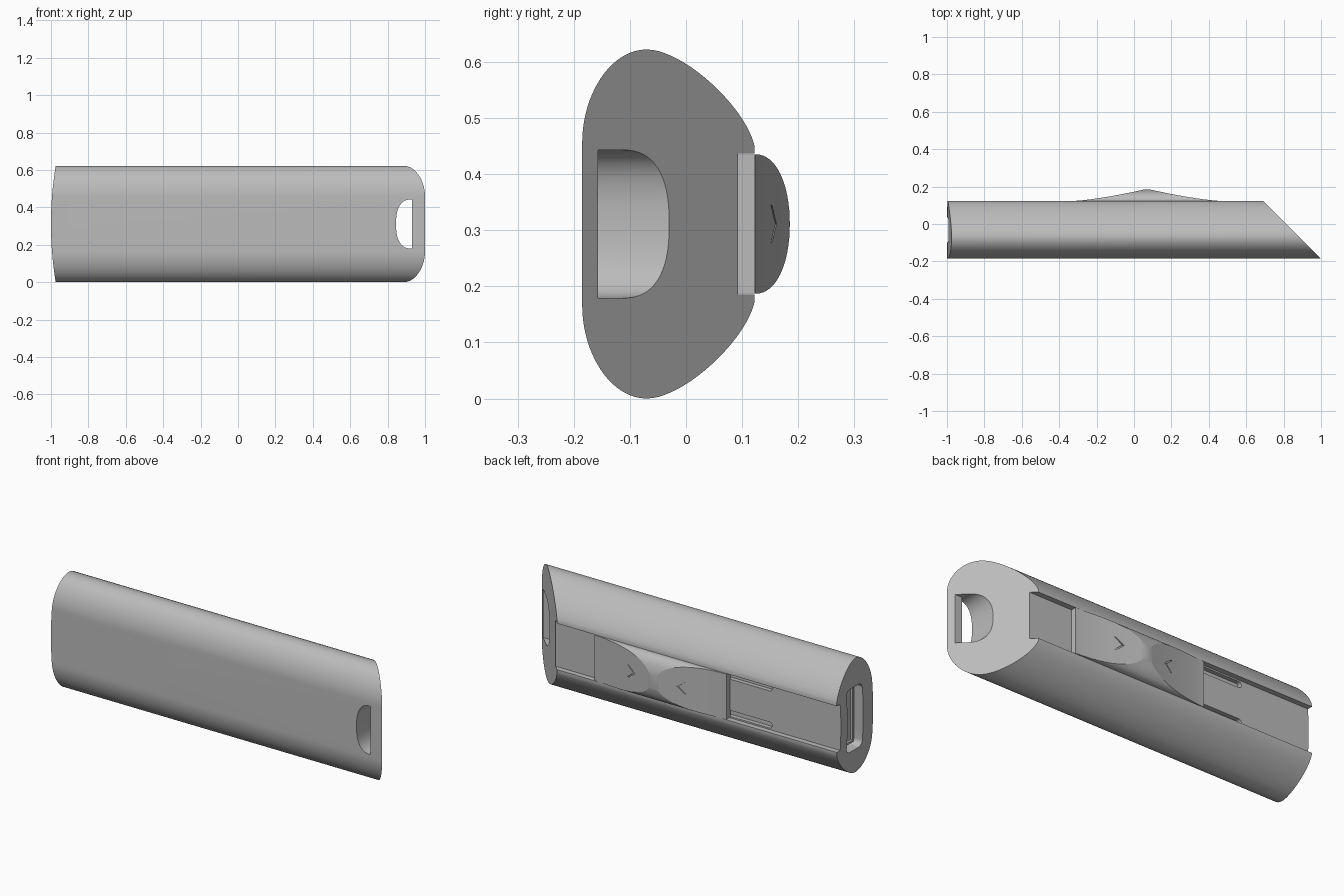
import bpy, bmesh, math
from mathutils import Vector, Matrix

if "Cube" in bpy.data.objects:
    bpy.data.objects.remove(bpy.data.objects["Cube"])

MID = 0.311  # height of the horizontal symmetry plane

grey = bpy.data.materials.new("satin_grey")
grey.use_nodes = True
grey.diffuse_color = (0.5, 0.5, 0.5, 1)
grey.node_tree.nodes["Principled BSDF"].inputs["Base Color"].default_value = (0.5, 0.5, 0.5, 1)


def prism(name, points, axis, lo, hi):
    """Extrude a 2D outline along an axis; heights are measured from MID."""
    place = {
        "x": lambda p, d: (d, p[0], p[1] + MID),
        "y": lambda p, d: (p[0], d, p[1] + MID),
        "z": lambda p, d: (p[0], p[1], d + MID),
    }[axis]
    bm = bmesh.new()
    a, b = ([bm.verts.new(place(p, d)) for p in points] for d in (lo, hi))
    bm.faces.new(a)
    bm.faces.new(b)
    for i in range(len(points)):
        j = (i + 1) % len(points)
        bm.faces.new((a[i], a[j], b[j], b[i]))
    bmesh.ops.recalc_face_normals(bm, faces=bm.faces)
    mesh = bpy.data.meshes.new(name)
    bm.to_mesh(mesh)
    bm.free()
    obj = bpy.data.objects.new(name, mesh)
    bpy.context.collection.objects.link(obj)
    mesh.materials.append(grey)
    return obj


def rect(u0, u1, v0, v1):
    return [(u0, v0), (u1, v0), (u1, v1), (u0, v1)]


def rounded_rect(u0, u1, v0, v1, r, steps=6):
    pts = []
    centres = [(u1 - r, v1 - r), (u0 + r, v1 - r), (u0 + r, v0 + r), (u1 - r, v0 + r)]
    for k, (u, v) in enumerate(centres):
        for i in range(steps + 1):
            t = math.pi / 2 * (k + i / steps)
            pts.append((u + r * math.cos(t), v + r * math.sin(t)))
    return pts


def dome(base, reach, half, power, steps=32):
    """Half superellipse running from +half to -half, bulging by reach."""
    pts = []
    for i in range(steps + 1):
        t = math.pi * i / steps
        c, s = math.cos(t), max(math.sin(t), 0)
        pts.append((base + reach * s ** power, half * math.copysign(abs(c) ** power, c)))
    return pts


def bezier(a, b, c, d, steps=20):
    a, b, c, d = map(Vector, (a, b, c, d))
    pts = []
    for i in range(steps + 1):
        t = i / steps
        s = 1 - t
        pts.append(tuple(a * s**3 + b * 3 * s * s * t + c * 3 * s * t * t + d * t**3))
    return pts


def combine(obj, cutter, operation="DIFFERENCE"):
    mod = obj.modifiers.new("cut", "BOOLEAN")
    mod.operation, mod.object, mod.solver = operation, cutter, "EXACT"
    bpy.context.view_layer.objects.active = obj
    bpy.ops.object.modifier_apply(modifier=mod.name)
    bpy.data.objects.remove(cutter)


def smooth(obj, angle=25):
    bpy.ops.object.select_all(action="DESELECT")
    obj.select_set(True)
    bpy.context.view_layer.objects.active = obj
    bpy.ops.object.shade_smooth_by_angle(angle=math.radians(angle))


# Body: flat front, rounded sides, flat back
upper = bezier((-0.185, 0.145), (-0.185, 0.23), (-0.135, 0.311), (-0.07, 0.311))
upper += bezier((-0.07, 0.311), (-0.005, 0.311), (0.105, 0.21), (0.122, 0.14))[1:]
section = upper + [(y, -z) for y, z in reversed(upper)]
body = prism("body", section, "x", -1.1, 1.1)

# Slanted end: every end vertex slides onto the diagonal plane
for v in body.data.vertices:
    if v.co.x > 0:
        v.co.x = 0.815 - v.co.y

# Gently bowed connector end
bow = [(-1 + 0.26 * z * z, z) for z in (0.4 - 0.8 * i / 32 for i in range(33))]
combine(body, prism("bow_cutter", bow + [(1.2, -0.4), (1.2, 0.4)], "y", -0.5, 0.5), "INTERSECT")

# Slider channel along the back and its two guide grooves
combine(body, prism("channel_cutter", rect(0.093, 0.3, -0.126, 0.126), "x", -1.2, 1.2))
for side in (-1, 1):
    lo, hi = sorted((side * 0.085, side * 0.118))
    combine(body, prism("groove_cutter", rounded_rect(-0.585, 0.2, lo, hi, 0.016), "y", 0.07, 0.2))

# Lanyard hole: D-shaped through the front, with a thin lip towards the tip
hole = [(0.93 - (u - 0.93), v) for u, v in dome(0.93, 0.085, 0.132, 0.8)]
combine(body, prism("hole_cutter", hole, "y", -0.4, 0.4))
combine(body, prism("lip_cutter", rect(0.92, 1.2, -0.132, 0.132), "y", -0.157, 0.4))

# Connector opening
combine(body, prism("slot_cutter", rounded_rect(-0.1, 0.035, -0.172, 0.172, 0.03), "x", -1.2, -0.62))
smooth(body)

# Retracted connector: hollow shell and tongue
shell = prism("connector_shell", rounded_rect(-0.09, 0.025, -0.158, 0.158, 0.01), "x", -0.95, -0.61)
combine(shell, prism("shell_cutter", rect(-0.08, 0.015, -0.148, 0.148), "x", -1.1, -0.63))
smooth(shell)
prism("connector_tongue", rect(-0.078, -0.04, -0.146, 0.146), "x", -0.94, -0.62)

# Thumb slider: domed section trimmed by two concave ramps meeting at a ridge
PEAK, REACH = 0.07, 0.4


def ramp(x):
    return 0.123 + 0.065 * max(0, 1 - abs(x - PEAK) / REACH) ** 1.4


thumb = dome(0.125, 0.06, 0.124, 0.95) + [(0.088, -0.124), (0.088, 0.124)]
slider = prism("thumb_slider", thumb, "x", PEAK - REACH, PEAK + REACH - 0.005)
xs = [PEAK + REACH * 1.05 * (i / 24 - 1) for i in range(49)]
outline = [(x, ramp(x)) for x in xs] + [(xs[-1], 0.05), (xs[0], 0.05)]
combine(slider, prism("ramp_cutter", outline, "z", -0.3, 0.3), "INTERSECT")

# Engraved chevrons pointing at the ridge
for side in (-1, 1):
    x = PEAK + side * 0.15
    slope = math.atan2(ramp(x + 0.02) - ramp(x - 0.02), 0.04)
    arrow = [(-0.025, 0), (0.02, 0.034), (0.028, 0.034), (-0.015, 0), (0.028, -0.034), (0.02, -0.034)]
    mark = prism("chevron_cutter", [(side * u, v) for u, v in arrow], "y", -0.006, 0.03)
    mark.data.transform(Matrix.Translation((x, ramp(x), 0)) @ Matrix.Rotation(slope, 4, "Z"))
    combine(slider, mark)
smooth(slider, 15)
